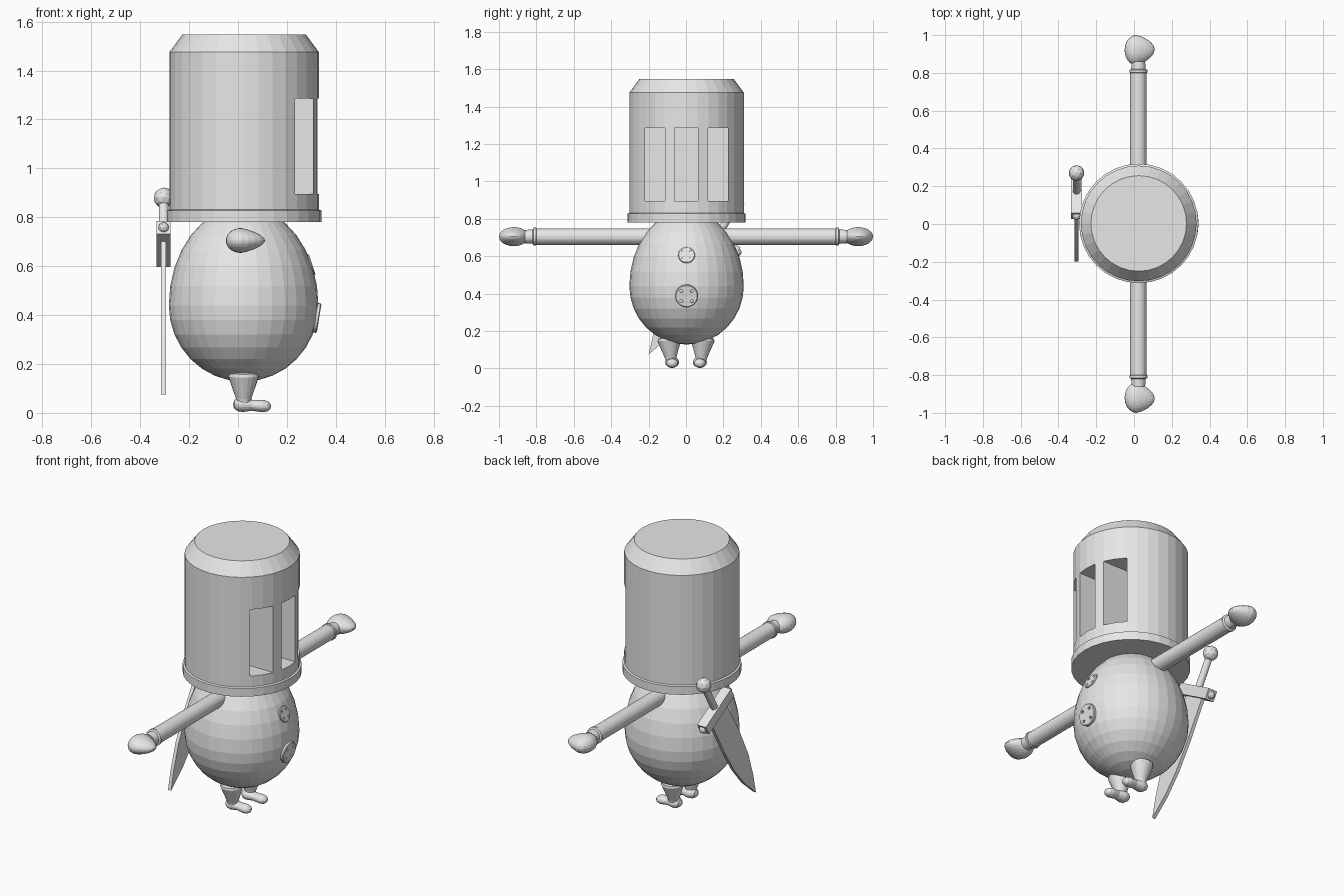
import bpy, bmesh, math
from mathutils import Vector, Matrix

if "Cube" in bpy.data.objects:
    bpy.data.objects.remove(bpy.data.objects["Cube"])

grey = bpy.data.materials.new("plain_grey")
grey.use_nodes = True
grey.diffuse_color = (0.8, 0.8, 0.8, 1)
grey.node_tree.nodes["Principled BSDF"].inputs["Base Color"].default_value = (0.8, 0.8, 0.8, 1)

MID = 0.023  # x of the body's axis


def finish(name, bm):
    bmesh.ops.recalc_face_normals(bm, faces=bm.faces)
    mesh = bpy.data.meshes.new(name)
    bm.to_mesh(mesh)
    bm.free()
    mesh.materials.append(grey)
    obj = bpy.data.objects.new(name, mesh)
    bpy.context.scene.collection.objects.link(obj)
    return obj


def lathe(name, profile, origin, axis=(0, 0, 1), segs=32, stretch=1.0):
    """Turn (radius, height) points around an axis; stretch widens it in y."""
    bm = bmesh.new()
    rings = []
    for r, h in profile:
        n = segs if r > 0 else 1
        rings.append([bm.verts.new((r * math.cos(math.tau * i / segs),
                                    r * math.sin(math.tau * i / segs), h)) for i in range(n)])
    for a, b in zip(rings, rings[1:]):
        for i in range(segs):
            j = (i + 1) % segs
            ring = [a[i % len(a)], a[j % len(a)], b[j % len(b)], b[i % len(b)]]
            bm.faces.new(list(dict.fromkeys(ring)))
    for ring in (rings[0], rings[-1]):
        if len(ring) > 1:
            bm.faces.new(ring)
    turn = Vector(axis).to_track_quat('Z', 'Y').to_matrix().to_4x4()
    bm.transform(Matrix.Translation(origin) @ Matrix.Diagonal((1, stretch, 1, 1)) @ turn)
    return finish(name, bm)


def box(name, size, matrix):
    bm = bmesh.new()
    bmesh.ops.create_cube(bm, size=1)
    bm.transform(matrix @ Matrix.Diagonal((*size, 1)))
    return finish(name, bm)


def ball(name, radius, centre):
    bm = bmesh.new()
    bmesh.ops.create_icosphere(bm, subdivisions=2, radius=radius)
    bm.transform(Matrix.Translation(centre))
    return finish(name, bm)


def cut(obj, cutters):
    for c in cutters:
        mod = obj.modifiers.new("cut", 'BOOLEAN')
        mod.operation, mod.solver, mod.object = 'DIFFERENCE', 'EXACT', c
        c.hide_render = True
    graph = bpy.context.evaluated_depsgraph_get()
    result = bpy.data.meshes.new_from_object(obj.evaluated_get(graph))
    obj.modifiers.clear()
    obj.data = result
    for c in cutters:
        bpy.data.objects.remove(c)


# Egg-shaped body
egg = []
for i in range(17):
    a = math.pi * (i / 16 - 0.5)
    h = 0.312 if a < 0 else 0.405
    r = 0 if i in (0, 16) else 0.306 * math.cos(a)
    egg.append((r, 0.44 + h * math.sin(a)))
lathe("body", egg, (MID, 0.003, 0))

# Tall helmet with a rim and three deep window slots
helmet = lathe("helmet", [(0.316, 0.78), (0.316, 0.828), (0.306, 0.832), (0.306, 1.475),
                          (0.253, 1.547)], (MID + 0.002, 0.003, 0))
cut(helmet, [box("slot_cutter", (0.5, w, 0.39), Matrix.Translation((0.3, y, 1.09)))
             for y, w in ((-0.167, 0.107), (0.002, 0.125), (0.17, 0.107))])

# Buttons with four thread holes
for name, pos, normal, r in (("upper_button", (0.296, 0.003, 0.605), (0.95, 0, 0.32), 0.045),
                             ("lower_button", (0.324, 0.003, 0.388), (0.985, 0, -0.16), 0.061)):
    button = lathe(name, [(r, -0.015), (r, 0.004), (r * 0.93, 0.008)], pos, normal, 24)
    n = Vector(normal).normalized()
    up = n.cross(Vector((0, 1, 0)))
    holes = [lathe("hole_cutter", [(r * 0.14, -0.001), (r * 0.14, 0.02)],
                   Vector(pos) + Vector((0, a * r * 0.45, 0)) + up * b * r * 0.45, normal, 8)
             for a in (-1, 1) for b in (-1, 1)]
    cut(button, holes)

for side, s in (("front", -1), ("back", 1)):
    # Arm with a cuff and narrow wrist
    lathe(side + "_arm", [(0.044, 0.15), (0.044, 0.8), (0.048, 0.803), (0.048, 0.815),
                          (0.038, 0.82), (0.036, 0.86)], (MID, 0, 0.705), (0, s, 0), 24)
    # Mitten hand, drawn out to a blunt thumb towards +x
    bm = bmesh.new()
    bmesh.ops.create_uvsphere(bm, u_segments=20, v_segments=12, radius=1)
    for v in bm.verts:
        x, y, z = v.co
        thumb = max(x, 0)
        v.co = (0.012 + x * (0.098 if x > 0 else 0.062),
                s * (0.92 + y * 0.08 * (1 - 0.25 * thumb) + 0.004 * thumb),
                0.705 + z * 0.051 * (1 - 0.3 * thumb))
    finish(side + "_hand", bm)
    # Tapered leg and shoe
    lathe(side + "_leg", [(0.028, 0.04), (0.032, 0.06), (0.063, 0.15), (0.06, 0.163), (0.03, 0.175)],
          (MID, s * 0.077, 0), (0, s * 0.08, 1), 20)
    lathe(side + "_shoe", [(0, -0.035), (0.018, -0.029), (0.028, -0.013), (0.03, 0.005),
                           (0.026, 0.028), (0.022, 0.045), (0.024, 0.07), (0.025, 0.088),
                           (0.021, 0.107), (0.012, 0.118), (0, 0.122)],
          (0.014, s * 0.077, 0.034), (1, 0, -0.07), 20, 1.25).location.y = -s * 0.003

# Sword slung on the -x side: local x is thickness, y is width, z runs to the tip
tip_dir = Vector((0, -0.504, -0.864)).normalized()
across = Vector((0, -0.864, 0.504)).normalized()
frame = Matrix((Vector((1, 0, 0)), across, tip_dir)).transposed().to_4x4()
sword = Matrix.Translation((-0.304, 0.27, 0.88)) @ frame

ball("sword_pommel", 0.042, sword @ Vector((0, 0, 0)))
lathe("sword_grip", [(0.02, 0), (0.02, 0.2)], sword.translation, tip_dir, 16)
box("sword_guard", (0.057, 0.27, 0.06), sword @ Matrix.Translation((0, 0, 0.22)))
for end in (-1, 1):
    ball("guard_stud", 0.022, sword @ Vector((0, end * 0.135, 0.22)))

# Blade: flat slab that narrows to a point
bm = bmesh.new()
outline = [(-0.075, 0.24), (0.075, 0.24), (0.078, 0.5), (0.066, 0.68), (0.035, 0.82),
           (0, 0.932), (-0.045, 0.8), (-0.07, 0.66), (-0.078, 0.5)]
face = bm.faces.new([bm.verts.new((-0.01, w, u)) for w, u in outline])
moved = bmesh.ops.extrude_face_region(bm, geom=[face])["geom"]
for v in (g for g in moved if isinstance(g, bmesh.types.BMVert)):
    v.co.x = 0.01
bm.transform(sword)
finish("sword_blade", bm)
